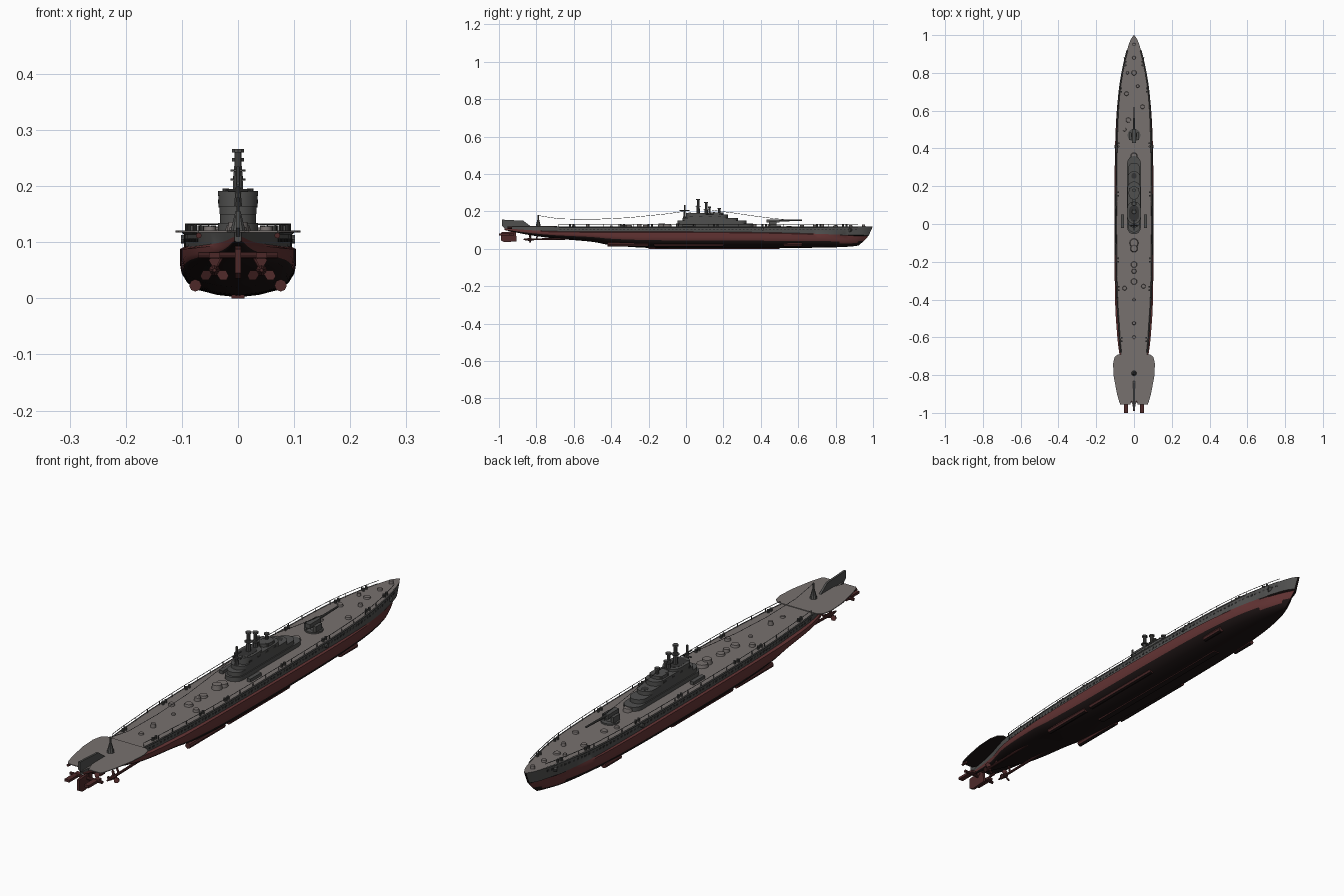
import bpy, bmesh, math
from mathutils import Vector

if "Cube" in bpy.data.objects:
    bpy.data.objects.remove(bpy.data.objects["Cube"])

def mat(name, c):
    m = bpy.data.materials.new(name)
    m.diffuse_color = (*c, 1)
    m.use_nodes = True
    m.node_tree.nodes["Principled BSDF"].inputs["Base Color"].default_value = m.diffuse_color
    return m
DECK = mat("deck grey", (0.185, 0.165, 0.158))
GREY = mat("hull grey", (0.08, 0.08, 0.078))
RED = mat("bottom red", (0.125, 0.034, 0.034))
DEEP = mat("deep red", (0.075, 0.022, 0.022))
BLACK = mat("keel black", (0.012, 0.007, 0.007))
DARK = mat("dark metal", (0.035, 0.035, 0.035))

def finish(name, bm, mats, smooth=None):
    bmesh.ops.recalc_face_normals(bm, faces=bm.faces)
    me = bpy.data.meshes.new(name)
    bm.to_mesh(me)
    bm.free()
    ob = bpy.data.objects.new(name, me)
    bpy.context.collection.objects.link(ob)
    for m in mats:
        me.materials.append(m)
    if BLACK in mats:  # undersides are black
        for p in me.polygons:
            if p.normal.z < -.42:
                p.material_index = mats.index(BLACK)
    if smooth:
        bpy.context.view_layer.objects.active = ob
        ob.select_set(True)
        bpy.ops.object.shade_smooth_by_angle(angle=math.radians(smooth))
        ob.select_set(False)
    return ob

def add_rod(bm, a, b, r1, r2=None, n=10):
    a, b = Vector(a), Vector(b)
    q = Vector((0, 0, 1)).rotation_difference(b - a).to_matrix().to_4x4()
    g = bmesh.ops.create_cone(bm, cap_ends=True, segments=n, radius1=r1,
                              radius2=r1 if r2 is None else r2, depth=(b - a).length)
    bmesh.ops.transform(bm, matrix=q, verts=g["verts"])
    bmesh.ops.translate(bm, vec=(a + b) / 2, verts=g["verts"])

def add_box(bm, lo, hi):
    g = bmesh.ops.create_cube(bm, size=1)
    for v in g["verts"]:
        v.co = [(l + h) / 2 + c * (h - l) for l, h, c in zip(lo, hi, v.co)]

def add_prism(bm, pts, vec):
    f = bm.faces.new([bm.verts.new(p) for p in pts])
    e = bmesh.ops.extrude_face_region(bm, geom=[f])
    bmesh.ops.translate(bm, vec=vec, verts=[v for v in e["geom"] if isinstance(v, bmesh.types.BMVert)])

def add_capsule(bm, y0, y1, w, z0, z1, x=0):
    pts = []
    for i in range(16):
        a = math.pi * (i if i < 8 else i - 8) / 7 + (0 if i < 8 else math.pi)
        pts.append((x + w * math.cos(a), (y1 - w if i < 8 else y0 + w) + w * math.sin(a), z0))
    add_prism(bm, pts, (0, 0, z1 - z0))

# Hull: y, deck half width, widest half width, bottom height, waterline height, stem rake
ST = [(-.97, .006, .006, .1, .106, 0), (-.84, .03, .03, .074, .096, 0), (-.7, .068, .075, .055, .09, 0),
      (-.5, .085, .096, .037, .088, 0), (-.4, .091, .1, .019, .088, 0), (-.2, .096, .103, .005, .088, 0),
      (.2, .096, .103, .002, .086, 0), (.5, .091, .097, .003, .082, 0), (.7, .079, .081, .006, .076, 0),
      (.84, .056, .053, .009, .071, .01), (.94, .031, .023, .014, .069, .05), (.983, .015, .007, .017, .068, .085),
      (.998, .004, .002, .018, .068, .1)]
ZT = .118
def station(y):
    for a, b in zip(ST, ST[1:]):
        if y <= b[0] or b is ST[-1]:
            t = (y - a[0]) / (b[0] - a[0])
            i = ST.index(a)
            p, n = ST[max(i - 1, 0)], ST[min(i + 2, len(ST) - 1)]
            out = []
            for k in range(1, 6):  # smooth interpolation
                m0 = (b[k] - p[k]) / (b[0] - p[0]) * (b[0] - a[0])
                m1 = (n[k] - a[k]) / (n[0] - a[0]) * (b[0] - a[0])
                out.append((2*t**3-3*t*t+1)*a[k] + (t**3-2*t*t+t)*m0 + (3*t*t-2*t**3)*b[k] + (t**3-t*t)*m1)
            return out
bm = bmesh.new()
rows = []
N = 80
for i in range(N + 1):
    y = -.97 + 1.968 * i / N
    wd, wm, zb, zr, rk = station(y)
    half = [(wd, ZT), (wd * .99, zr + .004), (wm, zr)]
    half += [(wm * w, zr + (zb - zr) * f) for w, f in
             ((1.0, .3), (.97, .5), (.87, .7), (.68, .85), (.36, .95), (0, 1))]
    ring = half + [(-x, z) for x, z in half[-2::-1]]
    rows.append([bm.verts.new((x, y - rk * max(0, (ZT - z) / ZT) ** 1.7, z)) for x, z in ring])
M = len(rows[0])
for a, b in zip(rows, rows[1:]):
    for k in range(M):
        f = bm.faces.new((a[k], a[(k + 1) % M], b[(k + 1) % M], b[k]))
        f.material_index = 0 if k == M - 1 else 1 if k in (0, M - 2) else 2
for r in (rows[0], rows[-1]):
    bm.faces.new(r).material_index = 1
finish("hull", bm, [DECK, GREY, RED, BLACK], 35)

# Keel, bilge keels and folded lower planes
bm = bmesh.new()
add_box(bm, (-.012, -.2, 0), (.012, .5, .008))
for s in (-1, 1):
    for y0, y1 in ((-.42, -.2), (-.17, .2), (.52, .62)):
        add_rod(bm, (s * .076, y0, .023), (s * .076, y1, .023), .011, n=8)
finish("keels", bm, [DEEP, BLACK])

# Stern guard deck
bm = bmesh.new()
o = [(.085, -.69), (.103, -.705), (.111, -.74), (.107, -.81), (.09, -.9), (.077, -.945), (.07, -.955), (.02, -.955)]
o += [(0, -.9)] + [(-x, y) for x, y in o[::-1]]
add_prism(bm, [(x, y, .1175) for x, y in o], (0, 0, .003))
finish("stern_guard", bm, [DECK, BLACK])

# Tail fin
bm = bmesh.new()
add_prism(bm, [(-.004, y, z) for y, z in ((-.985, .125), (-.985, .156), (-.87, .15), (-.83, .12), (-.96, .1))], (.008, 0, 0))
add_rod(bm, (0, -.79, .12), (0, -.79, .155), .014, .005)
add_rod(bm, (0, -.79, .15), (0, -.79, .18), .003)
finish("tail_fin_and_mast", bm, [GREY])

# Centre rudder, tail planes, propellers and shafts
bm = bmesh.new()
add_prism(bm, [(-.005, y, z) for y, z in ((-.99, .045), (-.99, .088), (-.91, .094), (-.905, .04), (-.97, .035))], (.01, 0, 0))
add_rod(bm, (0, -.93, .08), (0, -.93, .118), .006)
for s in (-1, 1):
    x = s * .042
    xs = sorted((s * .032, s * .052))
    add_box(bm, (xs[0], -1, .072), (xs[1], -.92, .082))
    add_rod(bm, (0, -.94, .077), (s * .07, -.94, .077), .006)
    add_rod(bm, (x, -.85, .05), (x, -.48, .056), .005)
    add_rod(bm, (x, -.825, .05), (x, -.87, .05), .01, .003)
    add_rod(bm, (x, -.8, .05), (s * .02, -.79, .09), .004)
    for k in range(3):
        a = k * 2 * math.pi / 3 + math.pi / 2
        c, d = math.cos(a), math.sin(a)
        add_prism(bm, [(x + r * c - w * d, -.835 + w * .5, .05 + r * d + w * c) for r, w in
                       ((.005, -.003), (.018, -.01), (.027, -.004), (.027, .004), (.018, .01), (.005, .003))], (0, .003, 0))
    add_rod(bm, (s * .07, -.955, .112), (s * .07, -.93, .112), .005)
finish("rudder_and_propellers", bm, [DEEP])

# Tower in stepped tiers
bm = bmesh.new()
for t in ((-.055, .36, .036, .117, .134), (-.045, .325, .032, .134, .15), (-.02, .28, .033, .15, .165),
          (.0, .225, .035, .162, .182), (.0, .12, .036, .182, .191), (.13, .2, .028, .182, .194)):
    add_capsule(bm, *t)
for y, z in ((.02, .197), (.15, .2), (.185, .198)):
    for s in (-1, 1):
        add_rod(bm, (s * .022, y, .18), (s * .022, y, z - .004), .006)
finish("tower", bm, [GREY], 30)
bm = bmesh.new()
add_capsule(bm, .012, .1, .026, .1905, .1915)
add_capsule(bm, .24, .27, .014, .1645, .1655)
for y in (.02, .07, .12, .17):
    for s in (-1, 1):
        add_box(bm, (s * .0345 - .001, y, .169), (s * .0345 + .001, y + .018, .176))
finish("tower_openings", bm, [DARK])

# Periscopes and signal mast
bm = bmesh.new()
for y, z, r in ((.065, .266, .009), (.108, .25, .009), (.125, .225, .007), (.178, .218, .008)):
    add_rod(bm, (0, y, .18), (0, y, z - .03), r * 1.2, r * .8)
    add_rod(bm, (0, y, z - .035), (0, y, z - .006), r * .75)
    add_rod(bm, (0, y, z - .006), (0, y, z), r * 1.2)
    add_rod(bm, (0, y, z - .04), (0, y, z - .036), r * 1.6)
add_rod(bm, (0, -.008, .15), (0, -.008, .235), .004)
add_rod(bm, (0, -.008, .16), (0, -.008, .2), .008, .004)
add_rod(bm, (0, -.035, .205), (0, .02, .205), .003)
add_rod(bm, (-.018, -.008, .192), (.018, -.008, .192), .003)
finish("periscopes", bm, [GREY], 30)

# Deck gun
bm = bmesh.new()
add_rod(bm, (0, .47, .117), (0, .47, .124), .034, n=18)
add_rod(bm, (0, .47, .124), (0, .47, .142), .015, .01)
add_box(bm, (-.011, .43, .14), (.011, .5, .157))
add_rod(bm, (0, .49, .15), (0, .62, .153), .005, .0035)
for s in (-1, 1):
    add_box(bm, (s * .02 - .006, .445, .124), (s * .02 + .006, .485, .146))
finish("deck_gun", bm, [GREY])

# Hatches on the deck
bm = bmesh.new()
for x, y, r, h in ((0, -.1, .024, .012), (0, -.13, .02, .018), (0, -.215, .017, .008), (0, -.25, .013, .012),
                   (0, -.305, .017, .009), (-.05, -.34, .012, .01), (.05, -.33, .012, .01), (0, -.4, .008, .006),
                   (.0, -.525, .01, .015), (0, -.6, .01, .006), (0, .36, .018, .014), (-.03, .55, .014, .005),
                   (-.04, .69, .012, .008), (.045, .62, .012, .008), (0, .8, .014, .006), (0, .88, .01, .008),
                   (.02, .73, .009, .012), (-.035, .8, .008, .01), (-.05, .5, .01, .006), (0, .95, .009, .012)):
    add_rod(bm, (x, y, .117), (x, y, .118 + h), r, r * .85, 12)
finish("deck_hatches", bm, [DECK], 30)

# Bollards, boxes and anchors
bm = bmesh.new()
for s in (-1, 1):
    for y in (-.62, -.35, -.2, .15, .41, .7, .84):
        w = station(y)[0]
        for d in (0, .018):
            add_rod(bm, (s * (w - .012), y + d, .117), (s * (w - .012), y + d, .13), .005)
    add_box(bm, (s * .06 - .008, -.02, .117), (s * .06 + .008, .05, .13))
    add_rod(bm, (s * .035, .88, .1), (s * .048, .87, .1), .012)
    add_rod(bm, (s * .09, .41, .105), (s * .102, .41, .105), .008)
finish("deck_fittings", bm, [GREY], 30)

# Side rub rails, guard rails and flood slots
bm, slots = bmesh.new(), bmesh.new()
for s in (-1, 1):
    ys = [-.68 + 1.6 * i / 40 for i in range(41)]
    for i, (a, b) in enumerate(zip(ys, ys[1:])):
        wa, wb = station(a)[0], station(b)[0]
        add_rod(bm, (s * wa, a, .117), (s * wb, b, .117), .003, n=4)
        add_rod(bm, (s * (wa - .004), a, .132), (s * (wb - .004), b, .132), .0014, n=4)
        if i % 2 == 0:
            add_rod(bm, (s * (wa - .004), a, .117), (s * (wa - .004), a, .133), .0016, n=4)
        p, q = Vector((s * wa, a, 0)), Vector((s * wb, b, 0))
        for f in (.1, .6):
            u, v = p.lerp(q, f), p.lerp(q, f + .25)
            add_prism(slots, [(u.x - s * .003, u.y, .1), (v.x - s * .003, v.y, .1),
                              (v.x - s * .003, v.y, .107), (u.x - s * .003, u.y, .107)], (s * .0036, 0, 0))
finish("guard_rails", bm, [GREY])
finish("flood_slots", slots, [DARK])

# Overhead wires
bm = bmesh.new()
for path in (((.14, .206), (.25, .192), (.36, .176), (.46, .163), (.52, .157)),
             ((-.008, .2), (-.11, .186), (-.31, .166), (-.5, .157), (-.68, .16), (-.79, .178))):
    for a, b in zip(path, path[1:]):
        add_rod(bm, (0, *a), (0, *b), .0011, n=4)
finish("wires", bm, [DARK])
